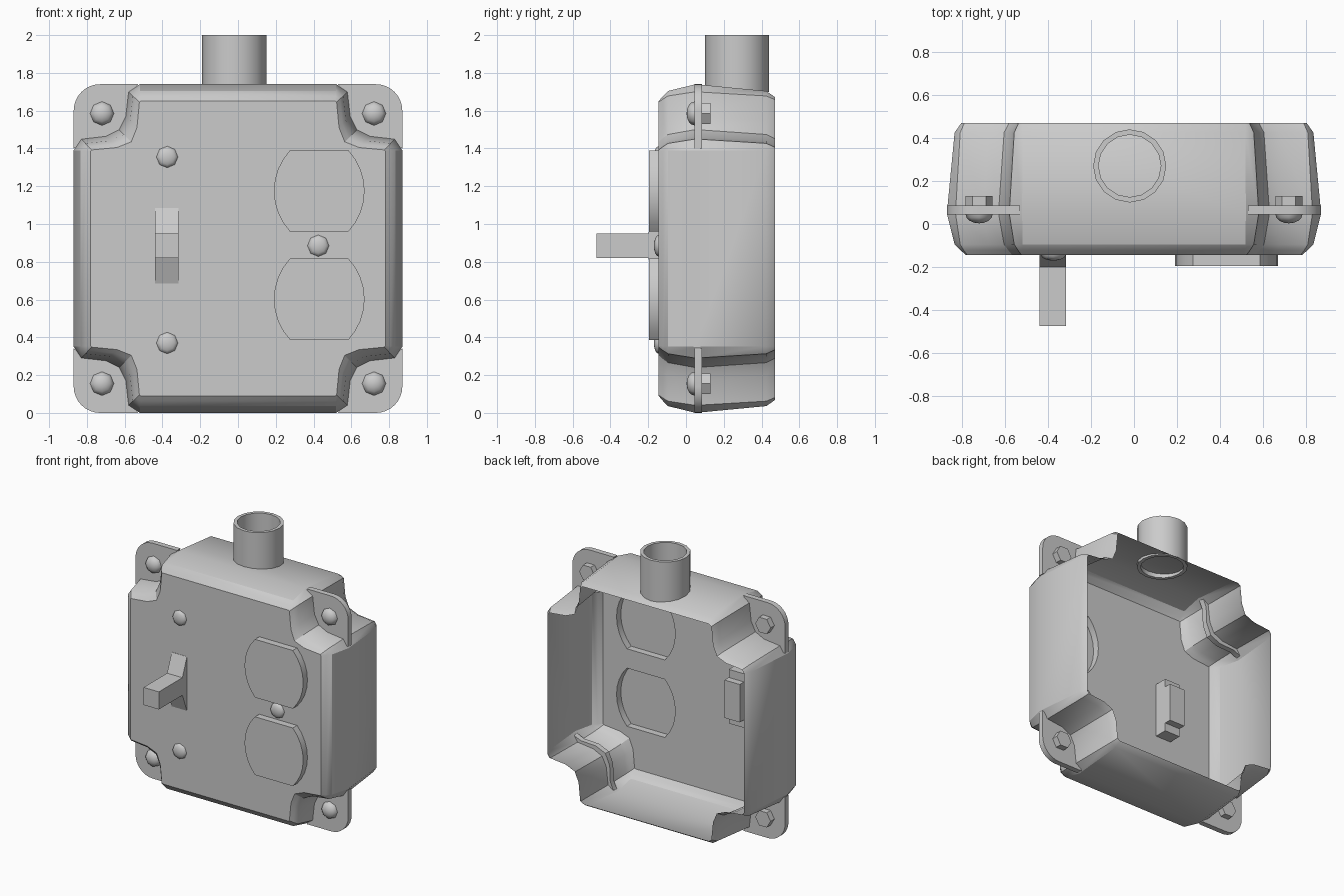
import bpy, bmesh, math
from mathutils import Matrix, Vector

cube = bpy.data.objects.get("Cube")
if cube:
    bpy.data.objects.remove(cube, do_unlink=True)

MID = 0.87       # height of the box centre
FACE = -0.145    # depth of the front face

steel = bpy.data.materials.new("grey_steel")
steel.use_nodes = True
steel.diffuse_color = (0.6, 0.6, 0.6, 1)
steel.node_tree.nodes["Principled BSDF"].inputs["Base Color"].default_value = (0.6, 0.6, 0.6, 1)


def finish(bm, name, angle=30):
    bmesh.ops.recalc_face_normals(bm, faces=bm.faces[:])
    mesh = bpy.data.meshes.new(name)
    bm.to_mesh(mesh)
    bm.free()
    mesh.materials.append(steel)
    obj = bpy.data.objects.new(name, mesh)
    bpy.context.collection.objects.link(obj)
    bpy.ops.object.select_all(action='DESELECT')
    obj.select_set(True)
    bpy.context.view_layer.objects.active = obj
    bpy.ops.object.shade_smooth_by_angle(angle=math.radians(angle))
    return obj


def ring(bm, points, y):
    return [bm.verts.new((x, y, z)) for x, z in points]


def bridge(bm, a, b):
    for i in range(len(a)):
        j = (i + 1) % len(a)
        bm.faces.new((a[i], a[j], b[j], b[i]))


def plate(name, points, y0, y1, open_back=False):
    """Outline in x and z, extruded from y0 (front) to y1 (back)."""
    bm = bmesh.new()
    a, b = ring(bm, points, y0), ring(bm, points, y1)
    bridge(bm, a, b)
    bm.faces.new(a)
    if not open_back:
        bm.faces.new(b)
    return finish(bm, name)


def dome(name, x, y, z, radius, height):
    """Half ball bulging to the front."""
    bm = bmesh.new()
    bmesh.ops.create_uvsphere(bm, u_segments=8, v_segments=8, radius=radius)
    bmesh.ops.delete(bm, geom=[v for v in bm.verts if v.co.z < -0.001], context='VERTS')
    bmesh.ops.scale(bm, vec=(1, 1, height / radius), verts=bm.verts)
    bmesh.ops.rotate(bm, matrix=Matrix.Rotation(math.pi / 2, 3, 'X'), verts=bm.verts)
    bmesh.ops.translate(bm, vec=(x, y, z), verts=bm.verts)
    return finish(bm, name, 50)


# Notched outlines: half a corner, mirrored over the diagonal and turned four times
wide = [(.87, .52), (.83, .58), (.70, .595), (.63, .63)]
narrow = [(.78, .515), (.775, .522), (.64, .535), (.565, .565)]


def outline(t):
    half = [Vector(n).lerp(Vector(w), t) for n, w in zip(narrow, wide)]
    corner = half + [Vector((p.y, p.x)) for p in reversed(half[:-1])]
    pts = []
    for k in range(4):
        turn = Matrix.Rotation(k * math.pi / 2, 2)
        pts += [turn @ p for p in corner]
    return [(p.x, p.y + MID) for p in pts]


# Receptacle outline: two side arcs with flat top and bottom
def receptacle(zc):
    pts = []
    for side in (0, math.pi):
        for i in range(9):
            a = math.asin(0.215 / 0.314) * (i - 4) / 4
            x, z = 0.314 * math.cos(a) - 0.074, 0.314 * math.sin(a)
            s = 1 if side == 0 else -1
            pts.append((0.43 + s * x, zc + s * z))
    return pts


# Box shell, open at the back, with holes behind the receptacles
bm = bmesh.new()
levels = [(FACE, 0), (-.122, .3), (-.095, .6), (.05, 1), (.425, .6), (.47, .25)]
rings = [ring(bm, outline(t), y) for y, t in levels]
for a, b in zip(rings, rings[1:]):
    bridge(bm, a, b)
loops = [rings[0]] + [ring(bm, receptacle(z), FACE) for z in (1.175, 0.602)]
edges = []
for loop in loops:
    for i, v in enumerate(loop):
        w = loop[(i + 1) % len(loop)]
        edges.append(bm.edges.get((v, w)) or bm.edges.new((v, w)))
bmesh.ops.triangle_fill(bm, edges=edges, use_beauty=True, normal=(0, -1, 0))
finish(bm, "box_shell")

# Raised receptacle faces, hollow behind
for label, zc in (("upper", 1.175), ("lower", 0.602)):
    plate(label + "_receptacle", receptacle(zc), -0.195, FACE, open_back=True)

# Corner ears with a domed bolt and a hex nut each
ear = [(.87, .53)]
for i in range(9):
    a = math.pi / 2 * i / 8
    ear.append((.73 + .14 * math.cos(a), .73 + .14 * math.sin(a)))
ear += [(.53, .87), (.56, .80), (.565, .68), (.60, .60), (.68, .565), (.80, .56)]
for sx, side in ((1, "left"), (-1, "right")):
    for sz, end in ((1, "upper"), (-1, "lower")):
        tag = end + "_" + side
        plate(tag + "_ear", [(sx * x, MID + sz * z) for x, z in ear], .045, .085)
        cx, cz = sx * 0.72, MID + sz * 0.715
        dome(tag + "_bolt_head", cx, 0.045, cz, 0.063, 0.042)
        hexagon = [(cx + .063 * math.cos(i * math.pi / 3),
                    cz + .063 * math.sin(i * math.pi / 3)) for i in range(6)]
        plate(tag + "_nut", hexagon, 0.08, 0.13)

# Face screws
for label, x, z in (("switch_upper", -.375, 1.355), ("switch_lower", -.375, .37),
                    ("receptacle", .425, .885)):
    dome(label + "_screw", x, FACE, z, 0.057, 0.025)

# Switch lever: side profile (y, z) extruded across x, with a stepped body behind
half = [(0.0, .14), (-.05, .14), (-.05, .20), (-.147, .20), (-.2, .065), (-.475, .065)]
profile = [(y, .885 + h) for y, h in half] + [(y, .885 - h) for y, h in reversed(half)]
bm = bmesh.new()
sides = [[bm.verts.new((x, y, z)) for y, z in profile] for x in (-.44, -.315)]
bridge(bm, *sides)
for s in sides:
    bm.faces.new(s)
finish(bm, "switch_lever")

# Conduit pipe on top
bm = bmesh.new()
loops = []
for r, z in ((.17, 1.70), (.17, 2.0), (.145, 2.0), (.145, 1.70)):
    loops.append([bm.verts.new((-.02 + r * math.cos(i * math.pi / 8),
                                .27 + r * math.sin(i * math.pi / 8), z)) for i in range(16)])
for a, b in zip(loops, loops[1:] + loops[:1]):
    bridge(bm, a, b)
finish(bm, "conduit_pipe")
